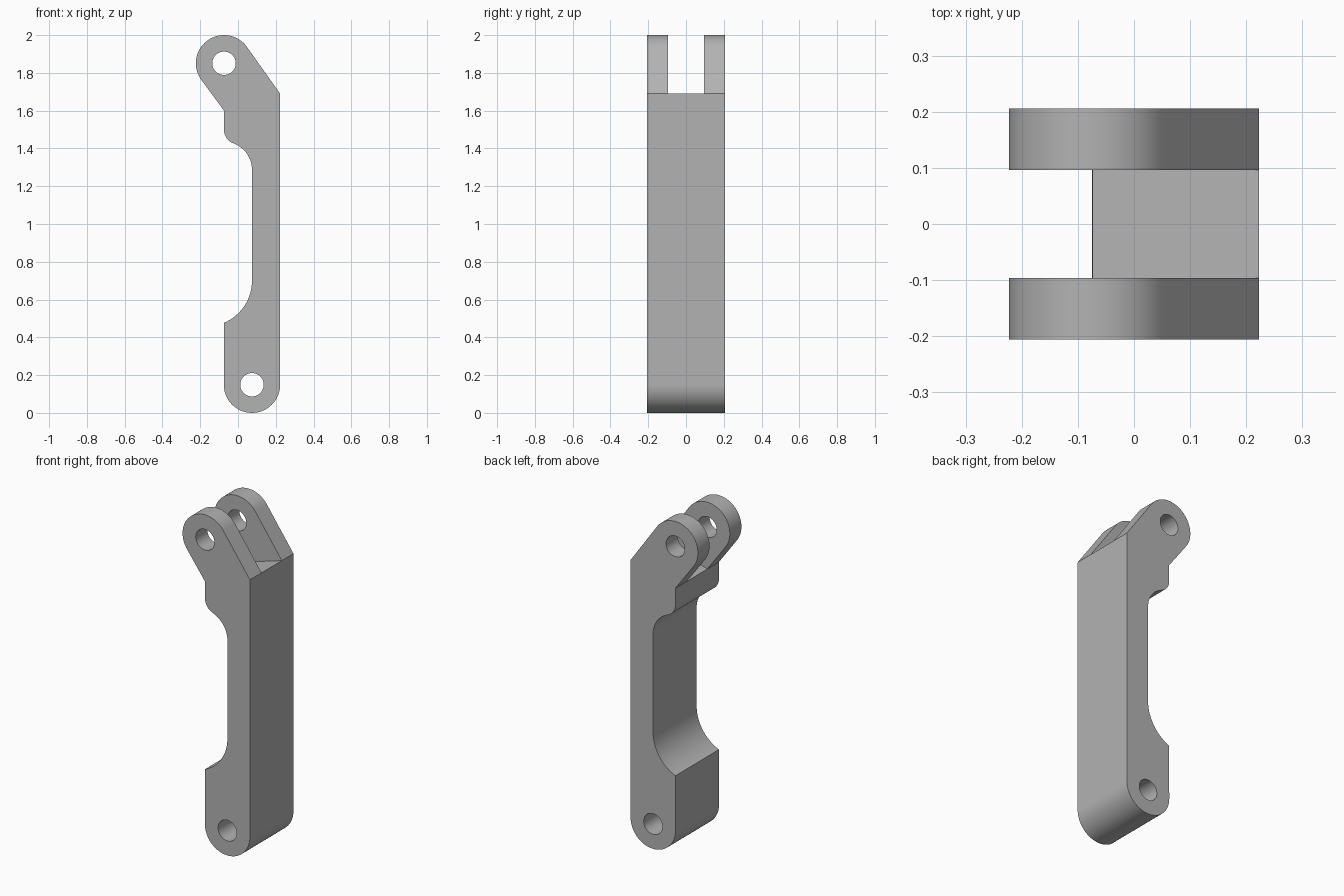
import bpy, bmesh
from math import cos, sin, radians, atan2, acos, hypot, degrees
from mathutils import Vector

cube = bpy.data.objects.get("Cube")
if cube:
    bpy.data.objects.remove(cube, do_unlink=True)

grey = bpy.data.materials.new("plain_grey")
grey.use_nodes = True
colour = (0.45, 0.45, 0.45, 1)
grey.diffuse_color = colour
grey.node_tree.nodes["Principled BSDF"].inputs["Base Color"].default_value = colour

EDGE = 0.223      # outer half width
NECK = 0.074      # half offset of the pin axes and the neck
ROUND = EDGE - NECK
DEPTH = 0.206
TOP_PIN = (-NECK, 2 - ROUND)
LOW_PIN = (NECK, ROUND)


def arc(centre, r, start, end, steps=24):
    """Points along an arc, angles in degrees."""
    angles = [radians(start + (end - start) * i / steps) for i in range(steps + 1)]
    return [(centre[0] + r * cos(a), centre[1] + r * sin(a)) for a in angles]


def tangent_angle(point, centre, r, side):
    """Angle on a circle where the line from an outside point touches it."""
    dx, dz = point[0] - centre[0], point[1] - centre[1]
    return degrees(atan2(dz, dx) + side * acos(r / hypot(dx, dz)))


def prism(name, outline, half_depth):
    """Extrude an x-z outline evenly along y."""
    bm = bmesh.new()
    face = bm.faces.new([bm.verts.new((x, -half_depth, z)) for x, z in outline])
    extruded = bmesh.ops.extrude_face_region(bm, geom=[face])["geom"]
    moved = [v for v in extruded if isinstance(v, bmesh.types.BMVert)]
    bmesh.ops.translate(bm, verts=moved, vec=Vector((0, 2 * half_depth, 0)))
    bmesh.ops.recalc_face_normals(bm, faces=bm.faces)
    mesh = bpy.data.meshes.new(name)
    bm.to_mesh(mesh)
    bm.free()
    mesh.materials.append(grey)
    obj = bpy.data.objects.new(name, mesh)
    bpy.context.collection.objects.link(obj)
    return obj


def cut(target, cutter):
    cutter.hide_render = True
    mod = target.modifiers.new("cut", 'BOOLEAN')
    mod.operation, mod.solver, mod.object = 'DIFFERENCE', 'EXACT', cutter
    bpy.context.view_layer.objects.active = target
    bpy.ops.object.modifier_apply(modifier=mod.name)
    bpy.data.objects.remove(cutter, do_unlink=True)


# Side outline, counter-clockwise from the rounded foot
shoulder, chin = (EDGE, 1.69), (-NECK, 1.6)
a0 = tangent_angle(shoulder, TOP_PIN, ROUND, 1)
a1 = tangent_angle(chin, TOP_PIN, ROUND, -1) % 360
upper_centre, fillet = (-NECK, 1.287), 0.075
touch = degrees(acos(fillet / (ROUND + fillet)))
fillet_centre = (fillet - NECK, upper_centre[1] + (ROUND + fillet) * sin(radians(touch)))
scoop = 0.242
scoop_end = -degrees(acos((scoop - 2 * NECK) / scoop))

outline = (arc(LOW_PIN, ROUND, 180, 360, 40)
           + [shoulder]
           + arc(TOP_PIN, ROUND, a0, a1, 40)
           + [chin]
           + arc(fillet_centre, fillet, 180, 180 + touch, 16)
           + arc(upper_centre, 2 * NECK, touch, 0)[1:]
           + arc((NECK - scoop, 0.7), scoop, 0, scoop_end))
link = prism("link_arm", outline, DEPTH)

# Slot between the two lugs, with a sloping floor
slope = (shoulder[1] - chin[1]) / (shoulder[0] - chin[0])
slot = [(-0.4, chin[1]), chin, (0.4, chin[1] + slope * (0.4 - chin[0])),
        (0.4, 2.2), (-0.4, 2.2)]
cut(link, prism("slot_cutter", slot, 0.096))

# Pin holes
for pin in (TOP_PIN, LOW_PIN):
    cut(link, prism("hole_cutter", arc(pin, 0.062, 0, 360, 40)[:-1], 0.5))

# Smooth curves, crisp edges
bpy.ops.object.select_all(action='DESELECT')
link.select_set(True)
bpy.context.view_layer.objects.active = link
bpy.ops.object.shade_smooth_by_angle(angle=radians(25))
weighted = link.modifiers.new("flat_walls", 'WEIGHTED_NORMAL')
weighted.keep_sharp = True
